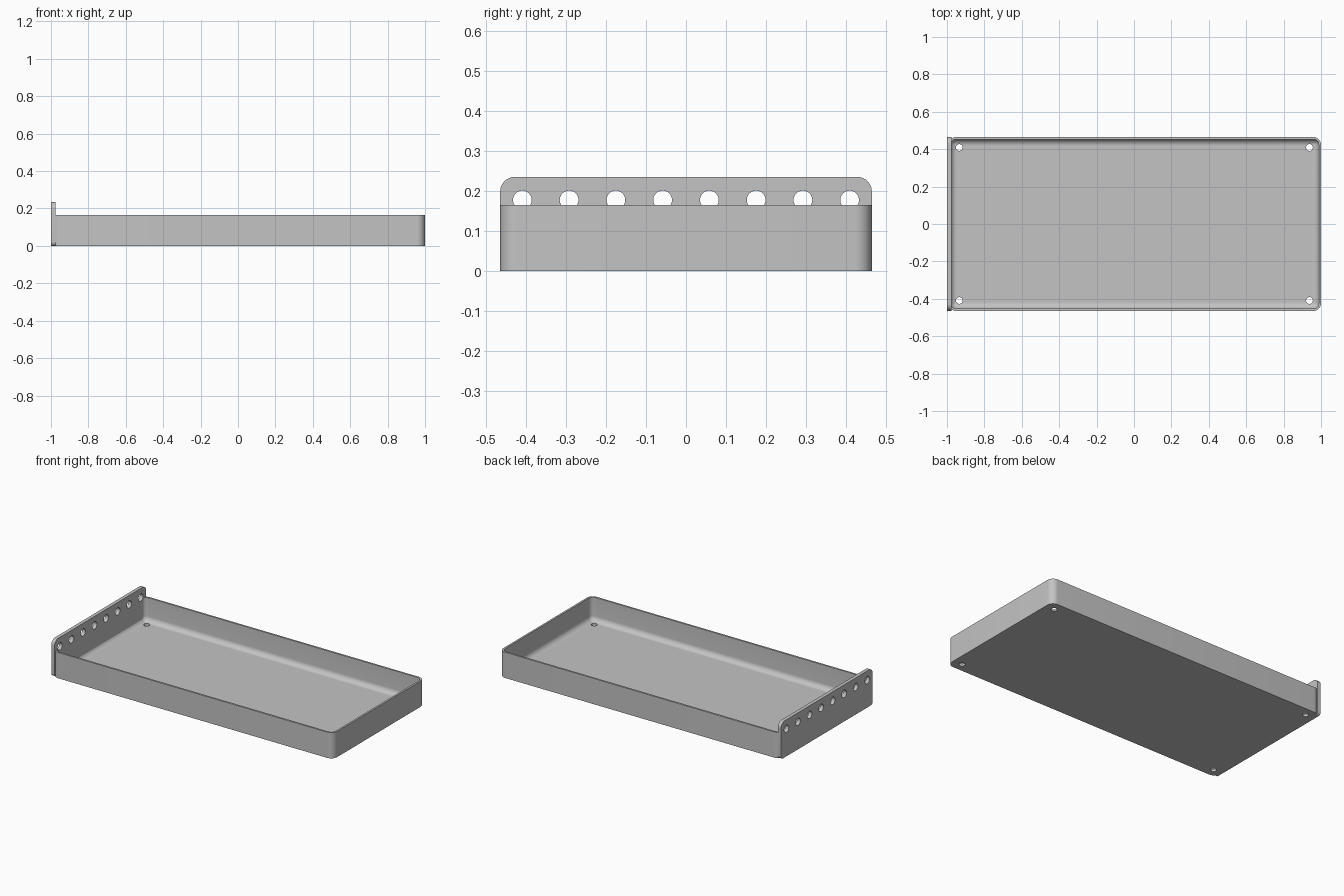
import bpy, bmesh, math
from mathutils import Matrix

cube = bpy.data.objects.get("Cube")
if cube:
    bpy.data.objects.remove(cube, do_unlink=True)

grey = bpy.data.materials.new("light grey")
grey.use_nodes = True
colour = (0.55, 0.55, 0.55, 1)
grey.diffuse_color = colour
grey.node_tree.nodes["Principled BSDF"].inputs["Base Color"].default_value = colour

X0, X1, HALF_Y = -0.993, 1.0, 0.465    # tray extents
HEIGHT, WALL, FLOOR = 0.165, 0.012, 0.014
CORNER, FILLET = 0.042, 0.033
PANEL_IN, PANEL_TOP = -0.977, 0.235


def rounded_rect(a0, a1, b0, b1, radii, steps=10):
    """Outline of a rectangle; radii start at the high corner, anticlockwise."""
    centres = [(a1, b1, -1, -1), (a0, b1, 1, -1), (a0, b0, 1, 1), (a1, b0, -1, 1)]
    points = []
    for i, ((a, b, sa, sb), r) in enumerate(zip(centres, radii)):
        for k in range(steps + 1):
            t = (i + k / steps) * math.pi / 2
            points.append((a + sa * r + r * math.cos(t), b + sb * r + r * math.sin(t)))
    return points


def finish(bm, name):
    bmesh.ops.recalc_face_normals(bm, faces=bm.faces)
    mesh = bpy.data.meshes.new(name)
    bm.to_mesh(mesh)
    bm.free()
    obj = bpy.data.objects.new(name, mesh)
    bpy.context.collection.objects.link(obj)
    mesh.materials.append(grey)
    return obj


def loft(rings, name):
    bm = bmesh.new()
    loops = [[bm.verts.new(p) for p in ring] for ring in rings]
    for low, high in zip(loops, loops[1:]):
        for i in range(len(low)):
            j = (i + 1) % len(low)
            bm.faces.new((low[i], low[j], high[j], high[i]))
    bm.faces.new(loops[0])
    bm.faces.new(loops[-1])
    return finish(bm, name)


def drill(obj, centres, radius, axis):
    """Cut round holes through an object, then smooth its curved faces."""
    bm = bmesh.new()
    turn = Matrix.Rotation(math.pi / 2, 4, "Y") if axis == "X" else Matrix()
    for c in centres:
        bmesh.ops.create_cone(bm, cap_ends=True, segments=32, radius1=radius, radius2=radius,
                              depth=0.1, matrix=Matrix.Translation(c) @ turn)
    cutter = finish(bm, "hole_cutter")
    cutter.hide_render = True
    mod = obj.modifiers.new("holes", "BOOLEAN")
    mod.operation, mod.solver, mod.object = "DIFFERENCE", "EXACT", cutter
    bpy.ops.object.select_all(action="DESELECT")
    bpy.context.view_layer.objects.active = obj
    obj.select_set(True)
    bpy.ops.object.modifier_apply(modifier=mod.name)
    bpy.data.objects.remove(cutter, do_unlink=True)
    bpy.ops.object.shade_smooth_by_angle(angle=math.radians(35))


# Tray: outer wall, rim, inner wall and a rounded fillet into the floor
profile = [(0, 0), (0, HEIGHT), (WALL, HEIGHT)]
for k in range(9):
    t = k / 8 * math.pi / 2
    profile.append((WALL + FILLET * (1 - math.cos(t)), FLOOR + FILLET * (1 - math.sin(t))))
rings = []
for inset, z in profile:
    r = max(CORNER - inset, 0.004)
    outline = rounded_rect(X0 + inset, X1 - inset, inset - HALF_Y, HALF_Y - inset, [r] * 4)
    rings.append([(x, y, z) for x, y in outline])
tray = loft(rings, "tray")

# Upright end panel with rounded corners
outline = rounded_rect(-HALF_Y, HALF_Y, 0, PANEL_TOP, [0.037, 0.037, 0.02, 0.02])
panel = loft([[(x, y, z) for y, z in outline] for x in (-1, PANEL_IN)], "end_panel")

# Row of holes along the panel, and a screw hole in each floor corner
row = [(-0.985, (i - 3.5) * 0.117, 0.177) for i in range(8)]
drill(panel, row, 0.0235, "X")
drill(tray, row, 0.0235, "X")
drill(tray, [(x, y, 0) for x in (-0.934, 0.938) for y in (-0.409, 0.409)], 0.018, "Z")
